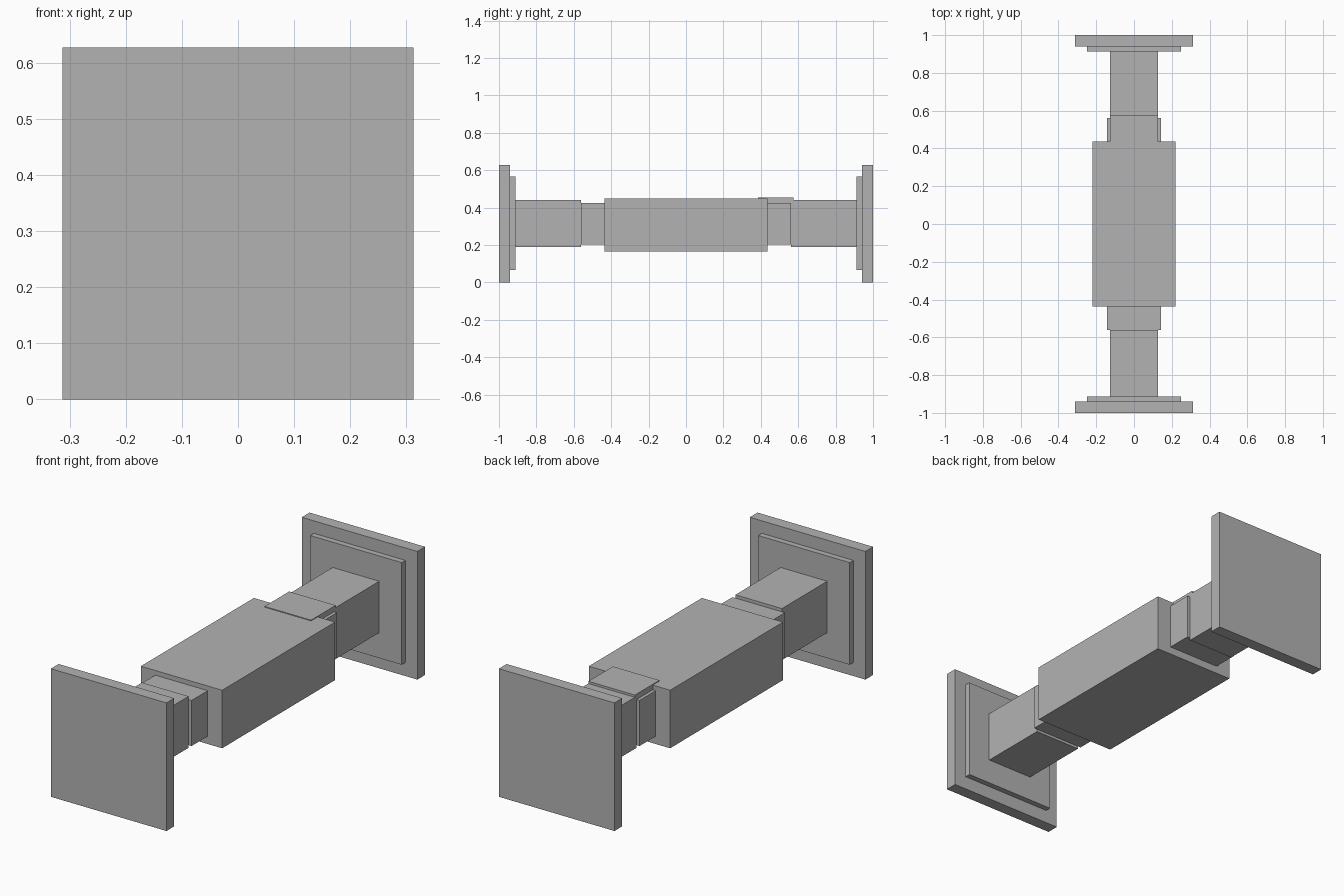
import bpy

if "Cube" in bpy.data.objects:
    bpy.data.objects.remove(bpy.data.objects["Cube"])

grey = bpy.data.materials.new("plain_grey")
grey.diffuse_color = (0.45, 0.45, 0.45, 1.0)
grey.use_nodes = True
grey.node_tree.nodes["Principled BSDF"].inputs["Base Color"].default_value = grey.diffuse_color


def box(name, half_x, y, z):
    """Box symmetric in x, spanning the y and z ranges."""
    bpy.ops.mesh.primitive_cube_add(size=1, location=(0, sum(y) / 2, sum(z) / 2))
    ob = bpy.context.object
    ob.name = name
    ob.scale = (2 * half_x, y[1] - y[0], z[1] - z[0])
    bpy.ops.object.transform_apply(location=False, rotation=False, scale=True)
    ob.data.materials.append(grey)
    return ob


# Central body
box("body", 0.22, (-0.437, 0.437), (0.165, 0.449))

# Matching stepped parts at both ends: name, half width, y range, z range
ends = [
    ("end_plate", 0.313, (0.94, 1.0), (0.0, 0.627)),
    ("inner_plate", 0.248, (0.912, 0.94), (0.066, 0.566)),
    ("shaft", 0.126, (0.562, 0.912), (0.19, 0.442)),
    ("neck", 0.142, (0.437, 0.562), (0.203, 0.426)),
]
for name, half_x, (y0, y1), z in ends:
    box("front_" + name, half_x, (-y1, -y0), z)
    box("back_" + name, half_x, (y0, y1), z)

# Thin tab bridging the body and the back shaft
box("top_tab", 0.126, (0.385, 0.575), (0.424, 0.453))
